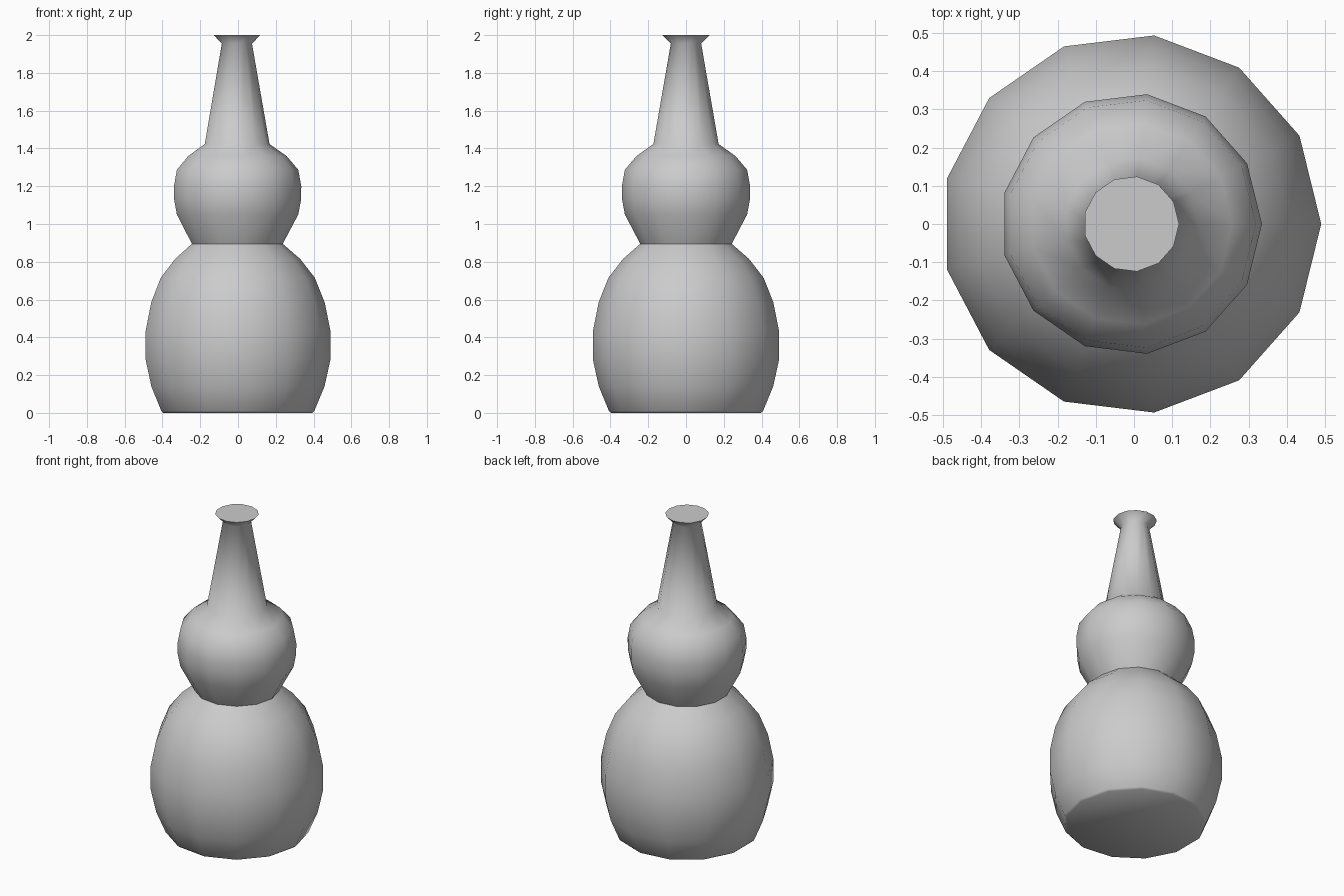
import bpy, bmesh
from math import cos, sin, tau, radians

if "Cube" in bpy.data.objects:
    bpy.data.objects.remove(bpy.data.objects["Cube"])

SIDES = 13
SHIFT = -0.007  # odd side count: recentre the bounding box on x = 0


def lathe(name, profile):
    """Revolve (radius, z) points around z and cap both ends."""
    bm = bmesh.new()
    rings = [[bm.verts.new((r * cos(tau * i / SIDES) + SHIFT, r * sin(tau * i / SIDES), z))
              for i in range(SIDES)] for r, z in profile]
    for low, high in zip(rings, rings[1:]):
        for i in range(SIDES):
            j = (i + 1) % SIDES
            bm.faces.new((low[i], low[j], high[j], high[i]))
    bm.faces.new(rings[0][::-1])
    bm.faces.new(rings[-1])
    mesh = bpy.data.meshes.new(name)
    bm.to_mesh(mesh)
    bm.free()
    obj = bpy.data.objects.new(name, mesh)
    bpy.context.collection.objects.link(obj)
    bpy.ops.object.select_all(action='DESELECT')
    obj.select_set(True)
    bpy.context.view_layer.objects.active = obj
    bpy.ops.object.shade_smooth_by_angle(angle=radians(60))
    return obj


# Gourd bottle: lower bulb, upper bulb, tapered neck, flared lip
lower_bulb = [(0.40, 0), (0.411, 0.01), (0.465, 0.14), (0.497, 0.285), (0.497, 0.43),
              (0.466, 0.585), (0.414, 0.715), (0.336, 0.815), (0.244, 0.895)]
upper_bulb = [(0.326, 1.05), (0.341, 1.13), (0.342, 1.20), (0.326, 1.287), (0.264, 1.36)]
neck_and_lip = [(0.174, 1.423), (0.081, 1.955), (0.125, 2.0)]
lathe("gourd_bottle", lower_bulb + upper_bulb + neck_and_lip)
